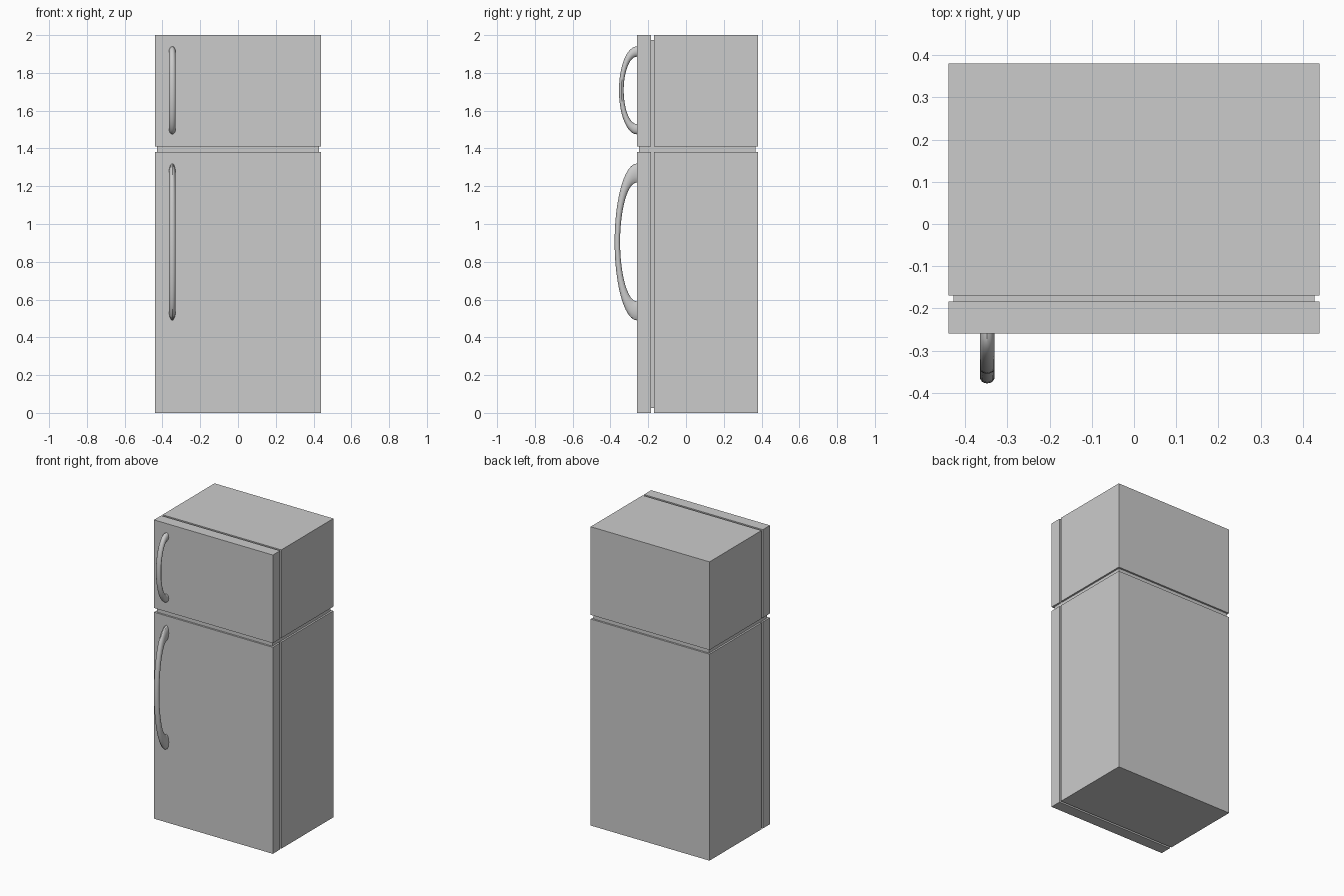
import bpy, bmesh
from math import pi, sin, cos

if "Cube" in bpy.data.objects:
    bpy.data.objects.remove(bpy.data.objects["Cube"])

W = 0.44  # half width of the fridge


def box(name, x, y0, y1, z0, z1):
    """Box centred on x = 0 with half width x."""
    bm = bmesh.new()
    bmesh.ops.create_cube(bm, size=1)
    for v in bm.verts:
        v.co.x *= 2 * x
        v.co.y = y0 if v.co.y < 0 else y1
        v.co.z = z0 if v.co.z < 0 else z1
    me = bpy.data.meshes.new(name)
    bm.to_mesh(me)
    bm.free()
    ob = bpy.data.objects.new(name, me)
    bpy.context.collection.objects.link(ob)
    return ob


def handle(name, z0, z1, depth, tube_y, tube_z, steps=24, sides=16):
    """Half of a stretched ring standing on the door face."""
    zc, half = (z0 + z1) / 2, (z1 - z0) / 2
    bm = bmesh.new()
    rings = []
    for i in range(steps + 1):
        a = pi * i / steps
        ring = []
        for j in range(sides):
            b = 2 * pi * j / sides
            ry = depth - tube_y + tube_y * cos(b)
            rz = half - tube_z + tube_z * cos(b)
            ring.append(bm.verts.new((-0.348 + 0.0175 * sin(b),
                                      -0.26 - ry * sin(a), zc + rz * cos(a))))
        rings.append(ring)
    for r, s in zip(rings, rings[1:]):
        for j in range(sides):
            k = (j + 1) % sides
            bm.faces.new((r[j], r[k], s[k], s[j]))
    bm.faces.new(rings[0])
    bm.faces.new(rings[-1])
    bmesh.ops.recalc_face_normals(bm, faces=bm.faces)
    me = bpy.data.meshes.new(name)
    bm.to_mesh(me)
    bm.free()
    ob = bpy.data.objects.new(name, me)
    bpy.context.collection.objects.link(ob)
    bpy.ops.object.select_all(action='DESELECT')
    ob.select_set(True)
    bpy.context.view_layer.objects.active = ob
    bpy.ops.object.shade_smooth_by_angle()


# Cabinet and door for each compartment, separated by narrow grooves
for part, z0, z1 in (("fridge", 0, 1.382), ("freezer", 1.41, 2)):
    box(part + "_cabinet", W, -0.17, 0.38, z0, z1)
    box(part + "_door", W, -0.26, -0.184, z0, z1)

# Recessed core seen inside the grooves
box("inner_core", W - 0.012, -0.248, 0.368, 0.025, 1.975)

# Curved door handles
handle("fridge_handle", 0.49, 1.32, 0.118, 0.0145, 0.05)
handle("freezer_handle", 1.475, 1.94, 0.095, 0.0125, 0.027)
